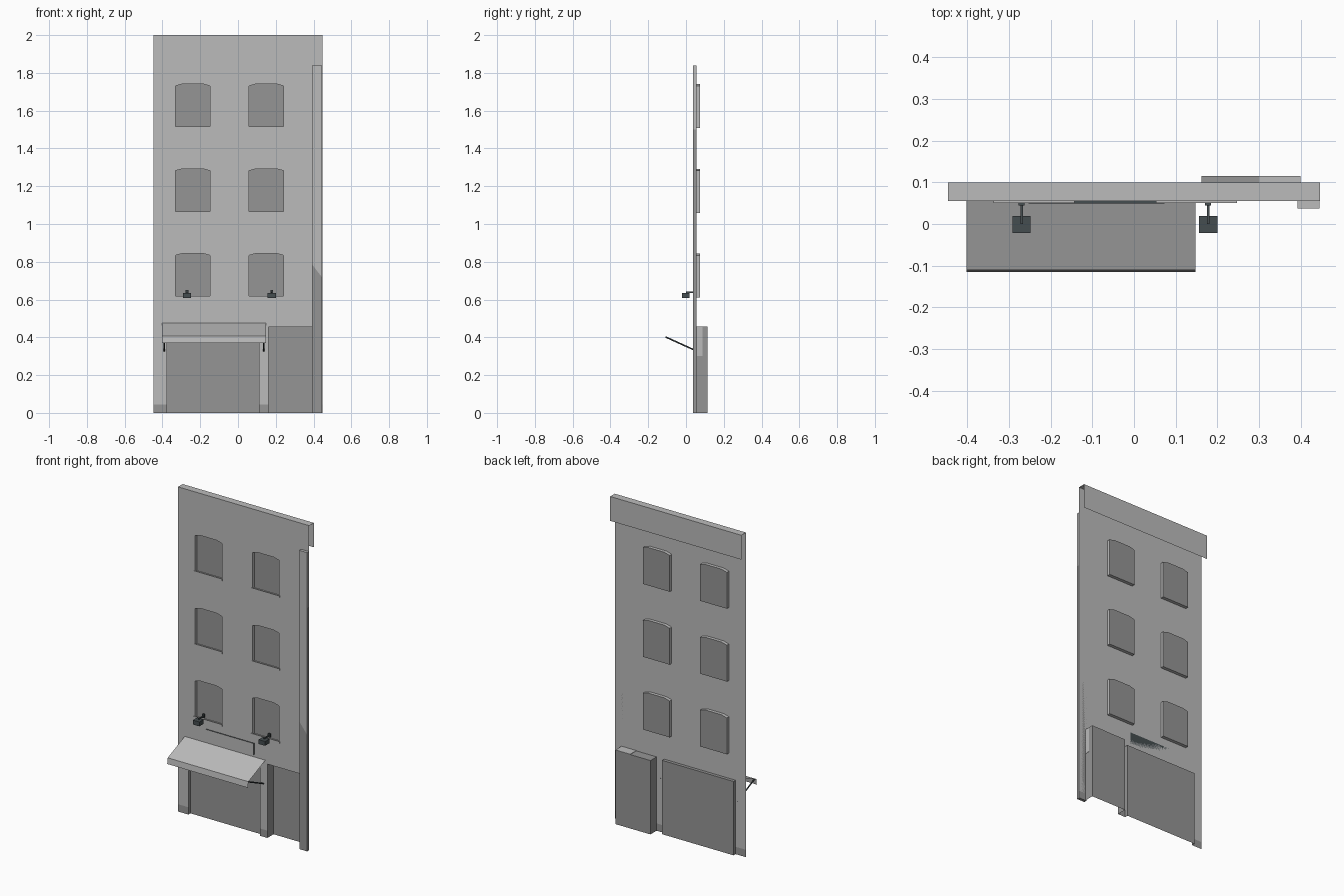
import bpy, bmesh
from mathutils import Vector

old = bpy.data.objects.get("Cube")
if old:
    bpy.data.objects.remove(old, do_unlink=True)


def material(name, rgb):
    m = bpy.data.materials.new(name)
    m.use_nodes = True
    m.diffuse_color = (*rgb, 1)
    bsdf = m.node_tree.nodes["Principled BSDF"]
    bsdf.inputs["Base Color"].default_value = (*rgb, 1)
    bsdf.inputs["Roughness"].default_value = 0.9
    return m


MATS = [material("pale_grey", (0.5, 0.5, 0.5)),
        material("mid_grey", (0.3, 0.3, 0.3)),
        material("charcoal", (0.06, 0.075, 0.08))]
PALE, MID, DARK = range(3)

HALF, TOP = 0.447, 2.0          # facade half width and height
FRONT, BACK = 0.055, 0.1        # facade plane and rear of the parapet
DOOR_TOP = 0.455


def finish(name, bm):
    mesh = bpy.data.meshes.new(name)
    bm.to_mesh(mesh)
    bm.free()
    for m in MATS:
        mesh.materials.append(m)
    ob = bpy.data.objects.new(name, mesh)
    bpy.context.collection.objects.link(ob)
    return ob


def face(bm, pts, mat=PALE):
    f = bm.faces.new([bm.verts.new(p) for p in pts])
    f.material_index = mat
    return f


def split(bm, z, tilt=0.0):
    """Cut across at a height, optionally sloping along x."""
    bmesh.ops.bisect_plane(bm, geom=bm.verts[:] + bm.edges[:] + bm.faces[:],
                           plane_co=(0.42, 0, z), plane_no=(tilt, 0, 1))


def box(name, x, y, z, mat=PALE):
    bm = bmesh.new()
    bmesh.ops.create_cube(bm, size=1)
    for v in bm.verts:
        v.co = [r[0] if c < 0 else r[1] for c, r in zip(v.co, (x, y, z))]
    for f in bm.faces:
        f.material_index = mat
    return finish(name, bm)


def recess(name, outline, depth, side_mat):
    """Open-fronted niche: sides following the outline, and a back panel."""
    bm = bmesh.new()
    rear = FRONT + depth
    face(bm, [(x, rear, z) for x, z in outline], MID)
    for (x0, z0), (x1, z1) in zip(outline, outline[1:] + outline[:1]):
        if max(z0, z1) > 0:      # doors have no threshold
            face(bm, [(x0, FRONT, z0), (x1, FRONT, z1),
                      (x1, rear, z1), (x0, rear, z0)], side_mat)
    return finish(name, bm)


# Openings
def window_outline(cx, z):
    w, h, drop = 0.091, 0.234, 0.01
    return [(cx - w, z), (cx + w, z), (cx + w, z + h - drop),
            (cx + w * 0.6, z + h), (cx - w * 0.6, z + h), (cx - w, z + h - drop)]


def door_outline(x0, x1):
    return [(x0, 0), (x0, DOOR_TOP), (x1, DOOR_TOP), (x1, 0)]


windows = [(cx, z) for z in (0.61, 1.058, 1.507) for cx in (-0.24, 0.15)]
shop_door = door_outline(-0.377, 0.11)
entry = door_outline(0.162, 0.4)

# Facade sheet with openings, darker along the plinth
bm = bmesh.new()
outer = [(-HALF, 0)] + shop_door + entry + [(HALF, 0), (HALF, TOP), (-HALF, TOP)]
for loop in [outer] + [window_outline(*w) for w in windows]:
    vs = [bm.verts.new((x, FRONT, z)) for x, z in loop]
    for a, b in zip(vs, vs[1:] + vs[:1]):
        bm.edges.new((a, b))
bmesh.ops.triangle_fill(bm, use_beauty=True, use_dissolve=False,
                        edges=bm.edges[:], normal=(0, -1, 0))
split(bm, 0.045)
for f in bm.faces:
    f.material_index = MID if f.calc_center_median().z < 0.045 else PALE
bmesh.ops.dissolve_limit(bm, angle_limit=0.01, verts=bm.verts[:],
                         edges=bm.edges[:], delimit={'MATERIAL'})
finish("facade", bm)

# Windows and sills
for i, (cx, z) in enumerate(windows):
    recess(f"window_{i + 1}", window_outline(cx, z), 0.02, PALE)
    box(f"window_sill_{i + 1}", (cx - 0.097, cx + 0.097), (0.05, FRONT), (z - 0.004, z + 0.008))

# Door recesses
recess("shop_door_recess", shop_door, 0.02, MID)
recess("entry_recess", entry, 0.06, MID)
box("entry_clean_patch", (0.4, 0.402), (0.058, 0.087), (0.3, DOOR_TOP))
box("entry_top_patch", (0.3, 0.4), (FRONT, 0.115), (DOOR_TOP, DOOR_TOP + 0.002))

# Parapet: top ledge and short rear drop
bm = bmesh.new()
face(bm, [(-HALF, FRONT, TOP), (HALF, FRONT, TOP), (HALF, BACK, TOP), (-HALF, BACK, TOP)])
face(bm, [(HALF, BACK, 1.85), (-HALF, BACK, 1.85), (-HALF, BACK, TOP), (HALF, BACK, TOP)])
finish("parapet", bm)

# Corner pilaster, weathered lower down
pilaster = box("corner_pilaster", (0.393, 0.445), (0.037, FRONT), (0, 1.84))
bm = bmesh.new()
bm.from_mesh(pilaster.data)
split(bm, 0.75, 1.3)
split(bm, 1.5)
for f in bm.faces:
    c = f.calc_center_median()
    limit = 1.5 if abs(f.normal.x) > 0.5 else 0.75
    f.material_index = MID if c.z < limit else PALE
bm.to_mesh(pilaster.data)
bm.free()

# Awning: sloped canopy with hanging valance
A0, A1 = -0.402, 0.148
profile = [(FRONT, 0.475), (-0.11, 0.406), (-0.115, 0.37)]
bm = bmesh.new()
for (y0, z0), (y1, z1) in zip(profile, profile[1:]):
    face(bm, [(A0, y0, z0), (A0, y1, z1), (A1, y1, z1), (A1, y0, z0)])
finish("awning", bm)

# Awning struts
for side, x in (("right", A0 + 0.012), ("left", A1 - 0.012)):
    start, end = Vector((x, -0.108, 0.402)), Vector((x, FRONT, 0.328))
    bm = bmesh.new()
    bmesh.ops.create_cone(bm, cap_ends=True, segments=6, radius1=0.004,
                          radius2=0.004, depth=(end - start).length)
    turn = (end - start).to_track_quat('Z', 'Y')
    for v in bm.verts:
        v.co = turn @ v.co + (start + end) / 2
    for f in bm.faces:
        f.material_index = DARK
    finish(f"awning_strut_{side}", bm)

# Blank sign board with dark edges
sign = box("sign_board", (-0.253, 0.073), (0.049, FRONT), (0.49, 0.56))
for p in sign.data.polygons:
    p.material_index = PALE if p.normal.y < -0.5 else DARK

# Wall lamps
for side, x in (("right", -0.27), ("left", 0.178)):
    box(f"lamp_head_{side}", (x - 0.022, x + 0.022), (-0.022, 0.019), (0.607, 0.634), DARK)
    box(f"lamp_arm_{side}", (x - 0.003, x + 0.003), (0, FRONT), (0.634, 0.642), DARK)
    box(f"lamp_bracket_{side}", (x - 0.007, x + 0.007), (0.045, FRONT), (0.628, 0.65), DARK)
